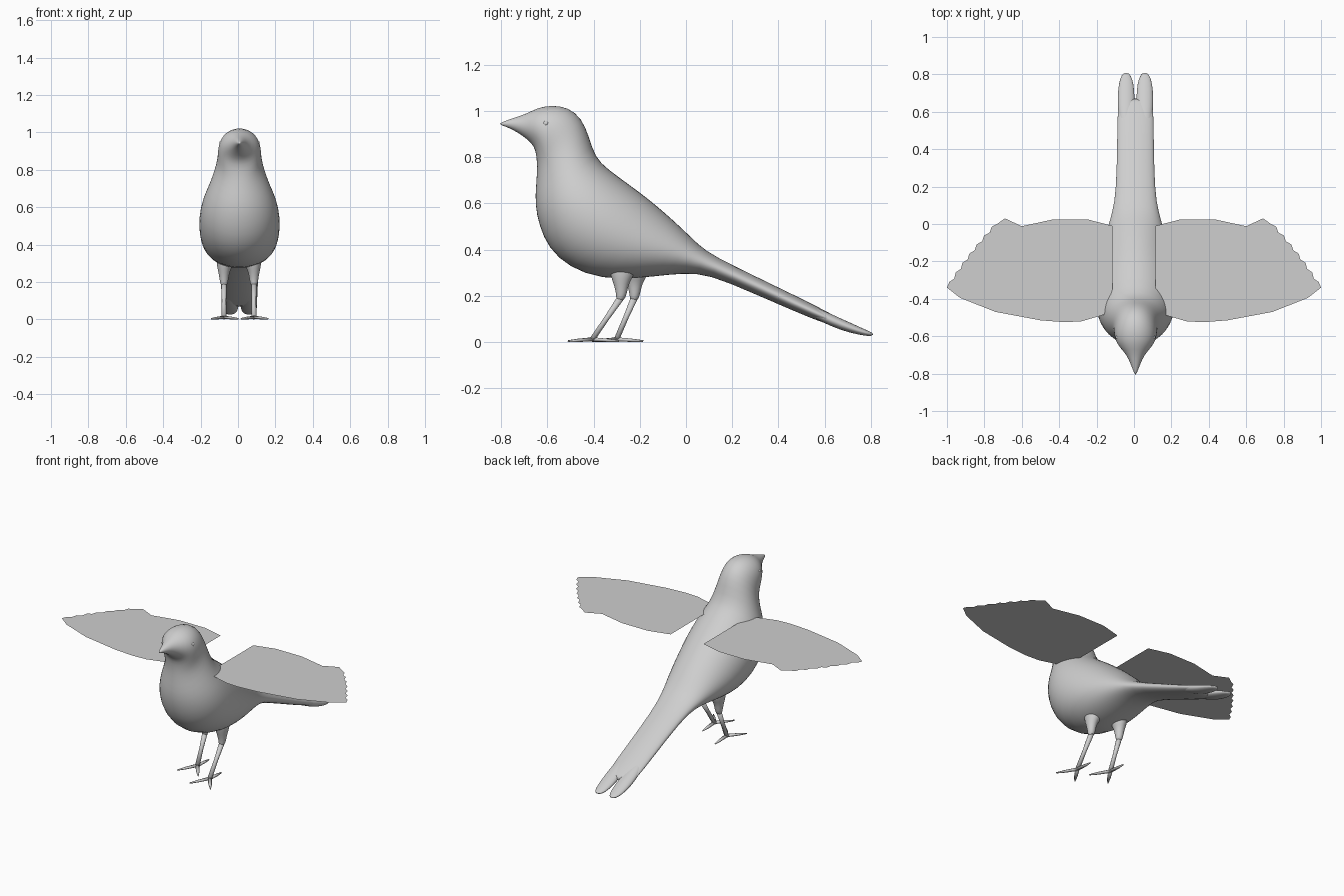
import bpy, bmesh, math
from mathutils import Vector

cube = bpy.data.objects.get("Cube")
if cube:
    bpy.data.objects.remove(cube)

grey = bpy.data.materials.new("plain_grey")
grey.use_nodes = True
grey.diffuse_color = (0.62, 0.62, 0.62, 1)
grey.node_tree.nodes["Principled BSDF"].inputs["Base Color"].default_value = grey.diffuse_color
MID = .008  # the trunk sits slightly off centre


def make_object(name, bm, smooth=True, levels=0):
    mesh = bpy.data.meshes.new(name)
    bmesh.ops.recalc_face_normals(bm, faces=bm.faces)
    bm.to_mesh(mesh)
    bm.free()
    mesh.materials.append(grey)
    for poly in mesh.polygons:
        poly.use_smooth = smooth
    obj = bpy.data.objects.new(name, mesh)
    bpy.context.collection.objects.link(obj)
    if levels:
        obj.modifiers.new("smooth", 'SUBSURF').levels = levels
        obj.modifiers["smooth"].render_levels = levels
    return obj


def loft(bm, rings, segments):
    """Skin closed rings given as (centre, half axis, half axis)."""
    loops = []
    for centre, a, b in rings:
        angles = [2 * math.pi * i / segments for i in range(segments)]
        loops.append([bm.verts.new(centre + a * math.cos(t) + b * math.sin(t)) for t in angles])
    for low, high in zip(loops, loops[1:]):
        for i in range(segments):
            j = (i + 1) % segments
            bm.faces.new((low[i], low[j], high[j], high[i]))
    bm.faces.new(loops[0])
    bm.faces.new(loops[-1])


def profile_rings(rows, cx):
    """Rows hold back point (y, z), belly point (y, z) and half width."""
    rings = []
    for by, bz, fy, fz, w in rows:
        back, belly = Vector((cx, by, bz)), Vector((cx, fy, fz))
        rings.append(((back + belly) / 2, Vector((w, 0, 0)), (back - belly) / 2))
    return rings


def tube(bm, points, radii, segments=10):
    """Straight-sided limb through points with a radius pair at each."""
    rings = []
    for i, p in enumerate(points):
        d = (points[min(i + 1, len(points) - 1)] - points[max(i - 1, 0)]).normalized()
        side = Vector((-d.y, d.x, 0)) if abs(d.z) < 0.5 else Vector((1, 0, 0))
        side = (side - d * side.dot(d)).normalized()
        rings.append((p, side * radii[i][0], d.cross(side) * radii[i][1]))
    loft(bm, rings, segments)


# Beak, head, breast and rump as one skin
body_rows = [
    (-.808, .947, -.806, .94, .004), (-.75, .968, -.755, .923, .024),
    (-.69, .987, -.707, .892, .048), (-.647, 1.012, -.667, .86, .087),
    (-.585, 1.026, -.65, .828, .11), (-.507, 1.017, -.645, .778, .116),
    (-.45, .967, -.645, .738, .118), (-.42, .895, -.649, .678, .133),
    (-.393, .80, -.655, .596, .166), (-.337, .748, -.637, .503, .201),
    (-.237, .677, -.597, .405, .219), (-.157, .617, -.508, .321, .217),
    (-.087, .557, -.365, .27, .202), (-.027, .502, -.20, .275, .177),
    (.022, .454, -.08, .291, .152), (.082, .395, .05, .3, .124),
    (.19, .337, .165, .267, .103), (.49, .193, .475, .129, .098),
    (.63, .122, .62, .072, .097), (.675, .093, .668, .066, .08)]
bm = bmesh.new()
loft(bm, profile_rings(body_rows, MID), 24)
make_object("body", bm, levels=1)

# Forked tail ends
for name, side in (("right_tail_feather", -1), ("left_tail_feather", 1)):
    bm = bmesh.new()
    loft(bm, profile_rings([
        (.5, .18, .49, .135, .035), (.64, .116, .63, .064, .048),
        (.72, .08, .71, .039, .045), (.785, .05, .775, .026, .035),
        (.813, .038, .806, .025, .013)], MID + side * .05), 14)
    make_object(name, bm, levels=1)

# Eyes
for name, side in (("right_eye", -1), ("left_eye", 1)):
    bm = bmesh.new()
    bmesh.ops.create_uvsphere(bm, u_segments=12, v_segments=8, radius=.013)
    bmesh.ops.translate(bm, verts=bm.verts, vec=(MID + side * .094, -.605, .945))
    make_object(name, bm)

# Flat spread wings with a scalloped tip
outline = [(.115, -.01), (.25, .025), (.43, .025), (.6, -.012), (.69, .03)]
start, end, count = Vector((.735, .005)), Vector((1, -.34)), 7
normal = Vector((.79, .61))
for i in range(count * 2 + 1):
    t = i / (count * 2)
    bulge = .01 * math.sin(math.pi * t) + (.006 if i % 2 else -.006)
    outline.append(tuple(start.lerp(end, t) + normal * bulge) if t < 1 else tuple(end))
outline += [(.93, -.395), (.74, -.47), (.5, -.515), (.37, -.525), (.28, -.52),
            (.16, -.485), (.115, -.35)]
for name, side in (("right_wing", -1), ("left_wing", 1)):
    bm = bmesh.new()
    bm.faces.new([bm.verts.new((side * x, y, .715)) for x, y in outline])
    wing = make_object(name, bm, smooth=False)
    if wing.data.polygons[0].normal.z < 0:
        wing.data.flip_normals()

# Legs, one a step ahead of the other, with three toes each
for name, x, y, knee_y in (("right", -.075, -.3, -.222), ("left", .085, -.405, -.28)):
    knee = Vector((x, knee_y, .195))
    ankle = Vector((x, y, .012))
    bm = bmesh.new()
    tube(bm, [Vector((x * .85, knee_y + .005, .37)), Vector((x * .92, knee_y + .005, .305)),
              Vector((x, knee_y, .27)), Vector((x, knee_y, .235)),
              knee, knee.lerp(ankle, .1)],
         [(.05, .06), (.05, .06), (.036, .042), (.027, .029), (.022, .022), (.013, .013)], 12)
    make_object(name + "_thigh", bm, levels=1)
    bm = bmesh.new()
    tube(bm, [knee, knee.lerp(ankle, .5), ankle], [(.016, .016), (.012, .012), (.014, .012)])
    make_object(name + "_shank", bm)
    bm = bmesh.new()
    for dx, dy in ((-.068, -.105), (.075, -.1), (0, .115)):
        tip = Vector((x + dx, y + dy, .004))
        tube(bm, [ankle.lerp(tip, -.08), ankle.lerp(tip, .6), tip],
             [(.013, .009), (.01, .007), (.003, .004)], 8)
    make_object(name + "_foot", bm)
